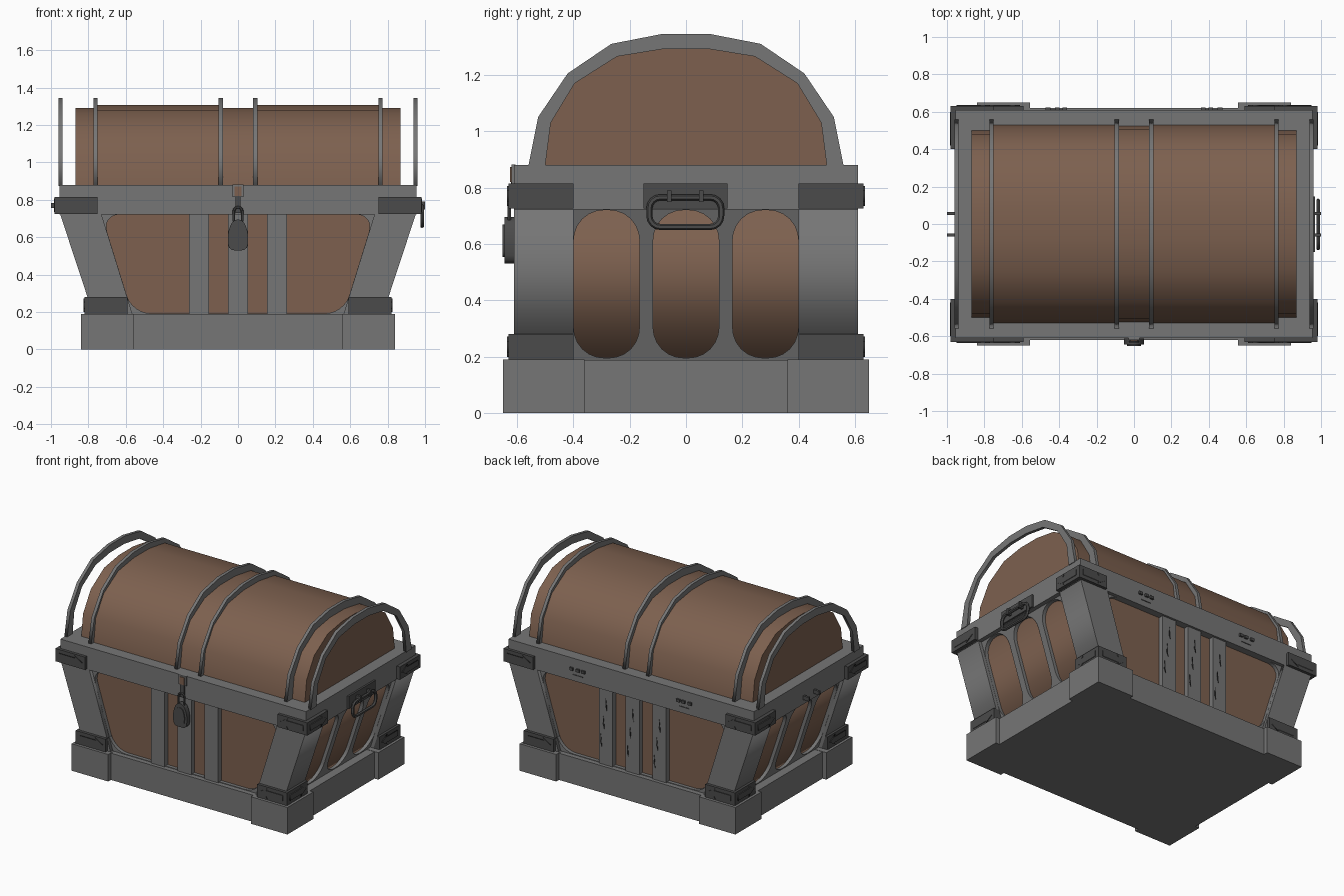
import bpy, bmesh, math
from mathutils import Vector

if "Cube" in bpy.data.objects:
    bpy.data.objects.remove(bpy.data.objects["Cube"])


def material(name, rgb):
    m = bpy.data.materials.new(name)
    m.diffuse_color = (*rgb, 1)
    m.use_nodes = True
    m.node_tree.nodes["Principled BSDF"].inputs["Base Color"].default_value = m.diffuse_color
    return m


GREY = material("grey_frame", (0.18, 0.18, 0.18))
WOOD = material("brown_wood", (0.205, 0.118, 0.078))
IRON = material("dark_iron", (0.07, 0.07, 0.07))
BLACK = material("dark_gap", (0.025, 0.025, 0.025))


def finish(name, bm, mat, smooth=False):
    bmesh.ops.remove_doubles(bm, verts=bm.verts, dist=1e-5)
    bmesh.ops.recalc_face_normals(bm, faces=bm.faces)
    me = bpy.data.meshes.new(name)
    bm.to_mesh(me)
    bm.free()
    me.materials.append(mat)
    ob = bpy.data.objects.new(name, me)
    bpy.context.scene.collection.objects.link(ob)
    if smooth:
        bpy.ops.object.select_all(action='DESELECT')
        ob.select_set(True)
        bpy.context.view_layer.objects.active = ob
        bpy.ops.object.shade_smooth_by_angle(angle=math.radians(40))
    return ob


def box(name, x, y, z, mat):
    """Box from x, y and z ranges."""
    bm = bmesh.new()
    bmesh.ops.create_cube(bm, size=1)
    for v in bm.verts:
        v.co = [(r[0] + r[1]) / 2 + c * (r[1] - r[0]) for c, r in zip(v.co, (x, y, z))]
    return finish(name, bm, mat)


def curve_mesh(curve, place):
    """Turn a curve into a bmesh and place its points."""
    tmp = bpy.data.objects.new("tmp", curve)
    bpy.context.scene.collection.objects.link(tmp)
    me = tmp.evaluated_get(bpy.context.evaluated_depsgraph_get()).to_mesh()
    bm = bmesh.new()
    bm.from_mesh(me)
    bpy.data.objects.remove(tmp)
    for v in bm.verts:
        v.co = place(*v.co)
    return bm


def add_loop(curve, pts):
    s = curve.splines.new('POLY')
    s.points.add(len(pts) - 1)
    for p, q in zip(s.points, pts):
        p.co = (q[0], q[1], 0, 1)
    s.use_cyclic_u = True


def plate(name, loops, w0, w1, place, mat, smooth=False):
    """Extrude an outline (with holes) from w0 to w1, then map (u, v, w) to space."""
    c = bpy.data.curves.new(name, 'CURVE')
    c.dimensions, c.fill_mode, c.extrude = '2D', 'BOTH', abs(w1 - w0) / 2
    for l in loops:
        add_loop(c, l)
    mid = (w0 + w1) / 2
    return finish(name, curve_mesh(c, lambda u, v, w: place(u, v, w + mid)), mat, smooth)


def ring(name, pts, thick, place, mat):
    """Closed round bar along an outline."""
    c = bpy.data.curves.new(name, 'CURVE')
    c.dimensions, c.bevel_depth, c.bevel_resolution = '3D', thick, 1
    add_loop(c, pts)
    return finish(name, curve_mesh(c, place), mat, True)


def rounded(pts, r, n=6):
    out = []
    for i, p in enumerate(pts):
        p = Vector(p)
        a, b = Vector(pts[i - 1]) - p, Vector(pts[(i + 1) % len(pts)]) - p
        a, b = p + a.normalized() * r, p + b.normalized() * r
        for k in range(n + 1):
            t = k / n
            w = 0.75
            k0, k1, k2 = (1 - t) ** 2, 2 * t * (1 - t) * w, t * t
            out.append(tuple((a * k0 + p * k1 + b * k2) / (k0 + k1 + k2)))
    return out


def rect(u0, u1, v0, v1):
    return [(u0, v0), (u1, v0), (u1, v1), (u0, v1)]


def outer_x(z):      # sloping outside of the body
    return 0.775 + (z - 0.19) * 0.33


def inner_x(z):      # inner edge of the corner posts
    return 0.565 + (z - 0.19) * 0.31


def xz(u, v, w):
    return (u, w, v)


def yz(u, v, w):
    return (w, u, v)


B, T = 0.18, 0.73
SIDES = ((-1, "low"), (1, "high"))

# Plinth with thicker corner blocks
box("plinth", (-0.81, 0.81), (-0.62, 0.62), (0, 0.188), GREY)
for sx in (-1, 1):
    for sy in (-1, 1):
        box("plinth_corner", sorted((sx * 0.555, sx * 0.84)), sorted((sy * 0.36, sy * 0.65)), (0, 0.19), GREY)
        # Sloping corner post
        post = [(sx * inner_x(B), B), (sx * outer_x(B), B), (sx * outer_x(T), T), (sx * inner_x(T), T)]
        plate("corner_post", [post], sy * 0.40, sy * 0.61, xz, GREY)
        # Iron corner brackets with raised arrows
        for x0, x1, z0, z1 in ((0.59, 0.822, 0.19, 0.28), (0.75, 0.98, 0.725, 0.815)):
            box("corner_bracket", sorted((sx * x0, sx * x1)), sorted((sy * 0.40, sy * 0.63)), (z0, z1), IRON)
            zc = (z0 + z1) / 2
            arrow = [(0.20, -0.02), (0.07, -0.02), (0.08, -0.036), (0.02, 0),
                     (0.08, 0.036), (0.07, 0.02), (0.20, 0.02)]
            plate("bracket_arrow_side", [[(sy * (0.40 + a), zc + b) for a, b in arrow]],
                  sx * x1, sx * (x1 + 0.005), yz, IRON)
            plate("bracket_arrow_front", [[(sx * (x0 + a), zc + b) for a, b in arrow]],
                  sy * 0.63, sy * 0.635, xz, IRON)

# Wooden body
core = [(-outer_x(B) + 0.05, B), (outer_x(B) - 0.05, B), (outer_x(T) - 0.05, T), (-outer_x(T) + 0.05, T)]
plate("body_wood", [core], -0.56, 0.56, xz, WOOD)

# Front and back frames with rounded openings, and upright slats
edge = [(-inner_x(B) - 0.03, B), (inner_x(B) + 0.03, B), (inner_x(T) + 0.03, T), (-inner_x(T) - 0.03, T)]
hole = rounded([(-inner_x(0.19), 0.192), (inner_x(0.19), 0.192), (inner_x(0.72), 0.722), (-inner_x(0.72), 0.722)], 0.10)
for s in (-1, 1):
    plate("panel_frame", [edge, hole], s * 0.555, s * 0.585, xz, GREY)
    for c in (-0.208, 0, 0.208):
        box("upright_slat", (c - 0.054, c + 0.054), sorted((s * 0.55, s * 0.595)), (B, T), GREY)

# Side frames with three long rounded openings
slots = [rounded(rect(c - 0.117, c + 0.117, 0.195, 0.72), 0.11) for c in (-0.282, 0, 0.282)]
for s in (-1, 1):
    plate("side_frame", [rect(-0.41, 0.41, B, T)] + slots, -0.055, -0.025,
          lambda u, v, w, s=s: (s * (outer_x(v) + w), u, v), GREY)

# Rim
box("rim", (-0.955, 0.955), (-0.61, 0.61), (0.722, 0.88), GREY)

# Arched lid
LID = [(0.50, 0.875), (0.48, 1.03), (0.395, 1.17), (0.245, 1.265), (0.08, 1.292)]
RIB = [(0.56, 0.875), (0.525, 1.05), (0.42, 1.205), (0.265, 1.31), (0.085, 1.345)]


def arch(half, sy=1.0, dz=0.0):
    pts = [(y * sy, z + (dz if z > 0.9 else 0)) for y, z in half]
    return pts + [(-y, z) for y, z in reversed(pts)]


plate("lid_ends", [arch(LID)], -0.87, 0.87, yz, WOOD, True)
plate("lid_middle", [arch(LID, 1.05)], -0.09, 0.09, yz, WOOD, True)
for s in (-1, 1):
    plate("lid_section", [arch(LID, 1.06, 0.014)], s * 0.09, s * 0.76, yz, WOOD, True)
    for c in (0.092, 0.762, 0.949):
        plate("lid_rib", [arch(RIB) + arch(LID)[::-1]], s * (c - 0.011), s * (c + 0.011), yz, GREY)

# Carrying handle on the right side
box("handle_plate", (0.95, 0.968), (-0.15, 0.147), (0.725, 0.815), IRON)
ring("handle_bar", rounded(rect(-0.13, 0.125, 0.66, 0.765), 0.04, 4), 0.011,
     lambda u, v, w: (0.984 + w, u, v), IRON)
for c in (-0.06, 0.055):
    box("handle_clip", (0.96, 1.0), (c - 0.008, c + 0.008), (0.748, 0.79), IRON)
    # Remains of the left fitting
    box("left_clip", (-1.0, -0.95), (c - 0.008, c + 0.008), (0.755, 0.782), IRON)

# Padlock, shackle and hasp
def lock_place(u, v, w):
    return (u, w - 0.628, v)


drop = rounded([(-0.05, 0.53), (0.05, 0.53), (0.056, 0.62), (0.028, 0.695), (-0.028, 0.695), (-0.056, 0.62)], 0.028, 3)
plate("padlock_body", [drop], -0.017, 0.017, lock_place, IRON)
plate("padlock_face", [[(u * 0.7, 0.605 + (v - 0.605) * 0.7) for u, v in drop]], -0.023, -0.017, lock_place, IRON)
ring("padlock_shackle", rounded(rect(-0.022, 0.022, 0.67, 0.76), 0.02, 3), 0.007, lock_place, IRON)
box("hasp_strap", (-0.014, 0.014), (-0.622, -0.605), (0.73, 0.83), IRON)
box("hasp_plate", (-0.03, 0.03), (-0.62, -0.605), (0.815, 0.882), GREY)
box("hasp_inset", (-0.018, 0.018), (-0.625, -0.615), (0.82, 0.872), WOOD)

# Small hinge pieces on the back
for s in (-1, 1):
    for c in (0.37, 0.41, 0.46):
        box("hinge_piece", (s * c - 0.013, s * c + 0.013), (0.605, 0.622), (0.795, 0.815), IRON)
    box("hinge_foot", (s * 0.415 - 0.04, s * 0.415 + 0.04), (0.605, 0.613), (0.762, 0.768), IRON)

# Thin cracks on the back slats
for i, c in enumerate((-0.208, 0, 0.208)):
    for k in range(3):
        z, u = 0.27 + 0.13 * k + 0.02 * i, c + 0.03 - 0.02 * k
        plate("slat_crack", [[(u, z), (u + 0.012, z + 0.03), (u + 0.008, z + 0.09), (u + 0.002, z + 0.04)]],
              0.594, 0.598, xz, BLACK)
